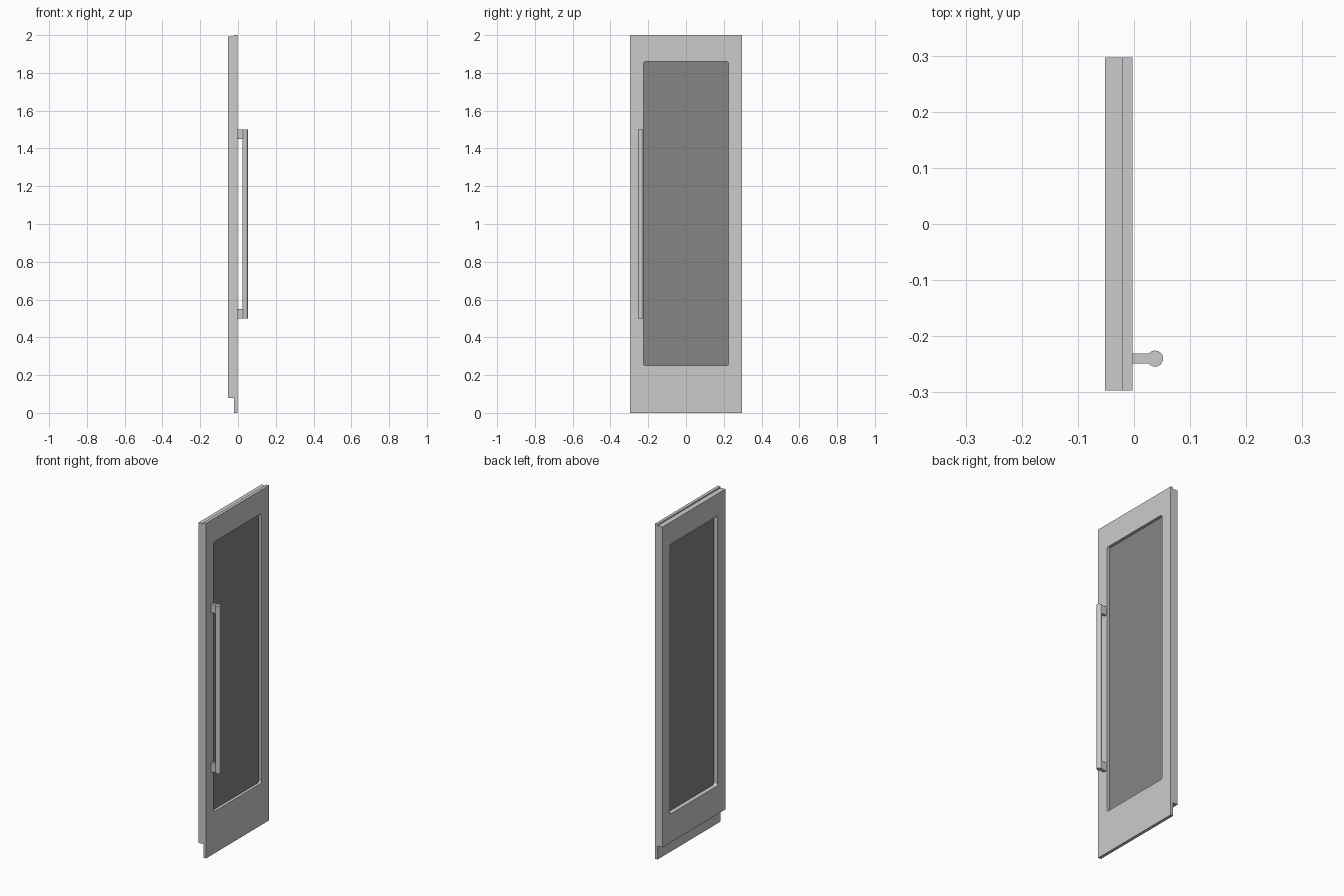
import bpy
import bmesh
from math import cos, sin, pi
from mathutils import Vector

old = bpy.data.objects.get("Cube")
if old:
    bpy.data.objects.remove(old, do_unlink=True)


def material(name, level):
    m = bpy.data.materials.new(name)
    m.use_nodes = True
    colour = (level, level, level, 1)
    m.diffuse_color = colour
    m.node_tree.nodes["Principled BSDF"].inputs["Base Color"].default_value = colour
    return m


grey = material("light grey metal", 0.6)
dark = material("dark grey glass", 0.235)


def finish(name, bm, mat, smooth=False):
    bmesh.ops.recalc_face_normals(bm, faces=bm.faces[:])
    mesh = bpy.data.meshes.new(name)
    bm.to_mesh(mesh)
    bm.free()
    mesh.materials.append(mat)
    ob = bpy.data.objects.new(name, mesh)
    bpy.context.collection.objects.link(ob)
    if smooth:
        bpy.ops.object.select_all(action="DESELECT")
        ob.select_set(True)
        bpy.context.view_layer.objects.active = ob
        bpy.ops.object.shade_smooth_by_angle()
    return ob


def box(name, low, high, mat):
    bm = bmesh.new()
    bmesh.ops.create_cube(bm, size=1)
    low, high = Vector(low), Vector(high)
    for v in bm.verts:
        v.co = (low + high) / 2 + v.co * (high - low)
    return finish(name, bm, mat)


def rectangle(half, bottom, top, radius=0.0, steps=4):
    """Outline in the y-z plane, with optional rounded corners."""
    if not radius:
        return [(half, bottom), (half, top), (-half, top), (-half, bottom)]
    centres = [(half - radius, top - radius), (radius - half, top - radius),
               (radius - half, bottom + radius), (half - radius, bottom + radius)]
    return [(y + radius * cos((i + s / steps) * pi / 2),
             z + radius * sin((i + s / steps) * pi / 2))
            for i, (y, z) in enumerate(centres) for s in range(steps + 1)]


def frame(name, x0, x1, outline, opening):
    """Flat slab with a window opening through it."""
    bm = bmesh.new()
    edges = []
    for loop in (outline, opening):
        verts = [bm.verts.new((x0, y, z)) for y, z in loop]
        edges += [bm.edges.new((verts[i - 1], verts[i])) for i in range(len(verts))]
    bmesh.ops.triangle_fill(bm, edges=edges, use_beauty=True, normal=(1, 0, 0))
    result = bmesh.ops.extrude_face_region(bm, geom=bm.faces[:], use_keep_orig=True)
    moved = [g for g in result["geom"] if isinstance(g, bmesh.types.BMVert)]
    bmesh.ops.translate(bm, verts=moved, vec=(x1 - x0, 0, 0))
    return finish(name, bm, grey)


# Door leaf: full-height outer skin and a shorter inner slab
HALF = 0.297
opening = rectangle(0.225, 0.25, 1.86, 0.012)
frame("outer_door_frame", -0.021, -0.003, rectangle(HALF, 0, 2), opening)
frame("inner_door_frame", -0.052, -0.021, rectangle(HALF, 0.08, 1.992), opening)

# Glass pane set in the middle of the opening
box("glass_pane", (-0.026, -0.226, 0.249), (-0.02, 0.226, 1.861), dark)

# Pull handle: round bar on two flat posts
HANDLE_Y = -0.24
for name, z in (("lower_handle_post", 0.5), ("upper_handle_post", 1.45)):
    box(name, (-0.005, HANDLE_Y - 0.009, z), (0.035, HANDLE_Y + 0.009, z + 0.05), grey)

bm = bmesh.new()
bmesh.ops.create_cone(bm, cap_ends=True, segments=16, radius1=0.0145,
                      radius2=0.0145, depth=1)
bmesh.ops.translate(bm, verts=bm.verts[:], vec=(0.0375, HANDLE_Y, 1))
finish("handle_bar", bm, grey, smooth=True)
